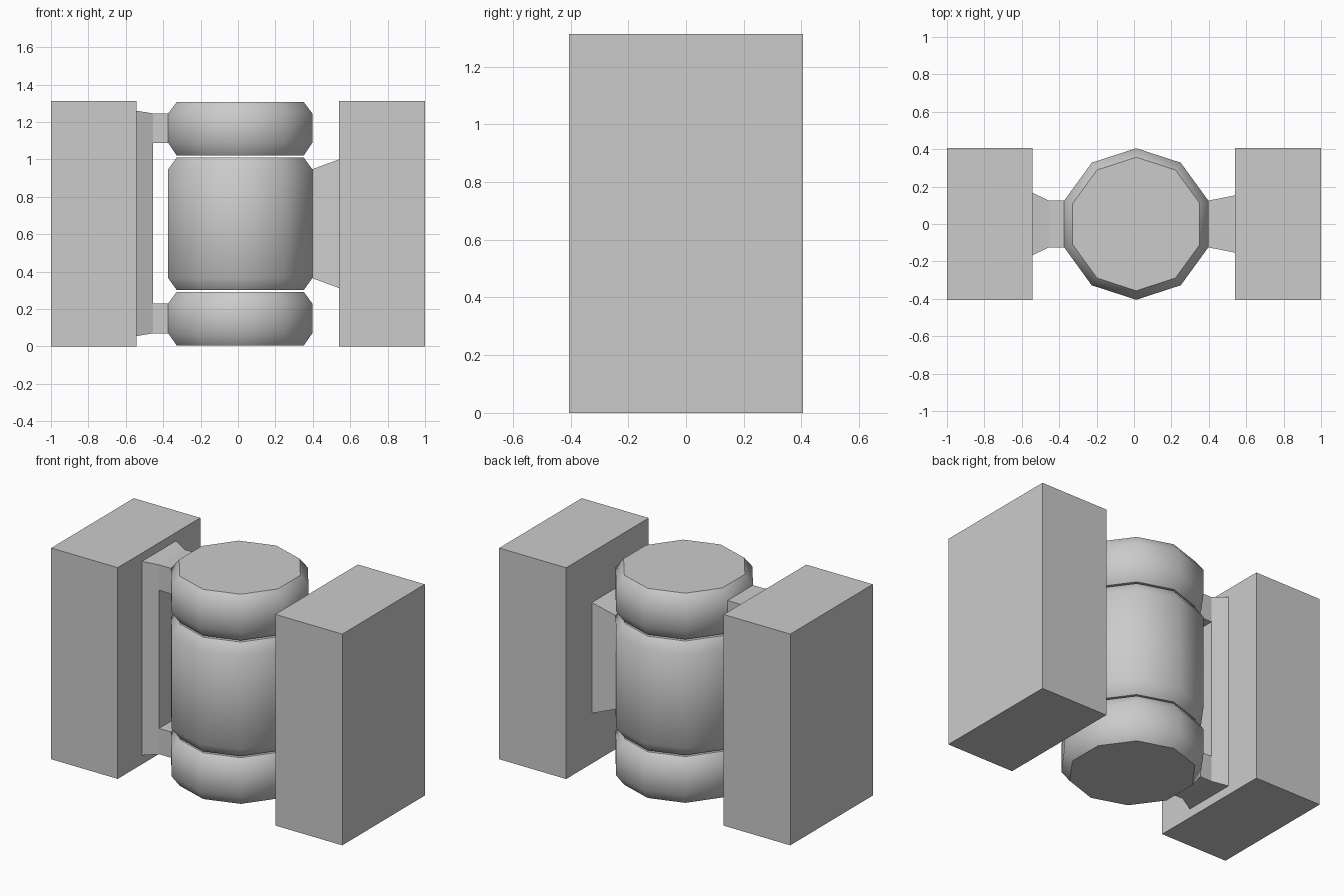
import bpy
from math import sin, cos, pi

if "Cube" in bpy.data.objects:
    bpy.data.objects.remove(bpy.data.objects["Cube"])


def make_object(name, verts, faces, smooth=()):
    mesh = bpy.data.meshes.new(name)
    mesh.from_pydata(verts, [], faces)
    for i in smooth:
        mesh.polygons[i].use_smooth = True
    obj = bpy.data.objects.new(name, mesh)
    bpy.context.collection.objects.link(obj)
    return obj


def block(name, x0, x1, half_y, height):
    bpy.ops.mesh.primitive_cube_add(size=1, location=((x0 + x1) / 2, 0, height / 2))
    obj = bpy.context.object
    obj.name = name
    obj.scale = (x1 - x0, half_y * 2, height)


def barrel(name, levels, radii=(0.357, 0.405, 0.405, 0.357), sides=10, cx=0.012):
    # chamfered ten-sided drum: smooth wall, flat caps
    verts, faces = [], []
    for z, r in zip(levels, radii):
        for i in range(sides):
            a = pi / 2 + 2 * pi * i / sides
            verts.append((cx + r * cos(a), r * sin(a), z))
    for k in range(len(levels) - 1):
        for i in range(sides):
            j = (i + 1) % sides
            b = k * sides
            faces.append((b + i, b + j, b + sides + j, b + sides + i))
    wall = range(len(faces))
    faces.append(tuple(reversed(range(sides))))
    faces.append(tuple(range(len(verts) - sides, len(verts))))
    make_object(name, verts, faces, wall)


def bracket(name, profile, side_faces, open_edges):
    # profile of (x, z, half width); ends touching other parts stay open
    n = len(profile)
    verts = [(x, -w, z) for x, z, w in profile] + [(x, w, z) for x, z, w in profile]
    faces = list(side_faces)
    faces += [tuple(i + n for i in reversed(f)) for f in side_faces]
    faces += [(i, i + n, (i + 1) % n + n, (i + 1) % n)
              for i in range(n) if i not in open_edges]
    make_object(name, verts, faces)


# Side leaves of the hinge
block("left_leaf", -1.0, -0.543, 0.405, 1.312)
block("right_leaf", 0.54, 1.0, 0.405, 1.312)

# Knuckles stacked on the hinge axis
barrel("lower_knuckle", (0.005, 0.07, 0.23, 0.292))
barrel("middle_knuckle", (0.301, 0.365, 0.947, 1.01))
barrel("upper_knuckle", (1.02, 1.088, 1.246, 1.307))

# Left fork with two arms to the outer knuckles
w, base = 0.125, 0.167
bracket("left_fork", [
    (-0.543, 0.055, base), (-0.455, 0.07, w), (-0.373, 0.07, w), (-0.373, 0.23, w),
    (-0.455, 0.23, w), (-0.455, 1.088, w), (-0.373, 1.088, w), (-0.373, 1.246, w),
    (-0.455, 1.246, w), (-0.543, 1.26, base)],
    [(0, 1, 4, 5, 8, 9), (1, 2, 3, 4), (5, 6, 7, 8)], {2, 6, 9})

# Right flared web to the middle knuckle
bracket("right_web", [
    (0.397, 0.365, w), (0.54, 0.312, 0.153), (0.54, 1.0, 0.153), (0.397, 0.947, w)],
    [(0, 1, 2, 3)], {1, 3})
